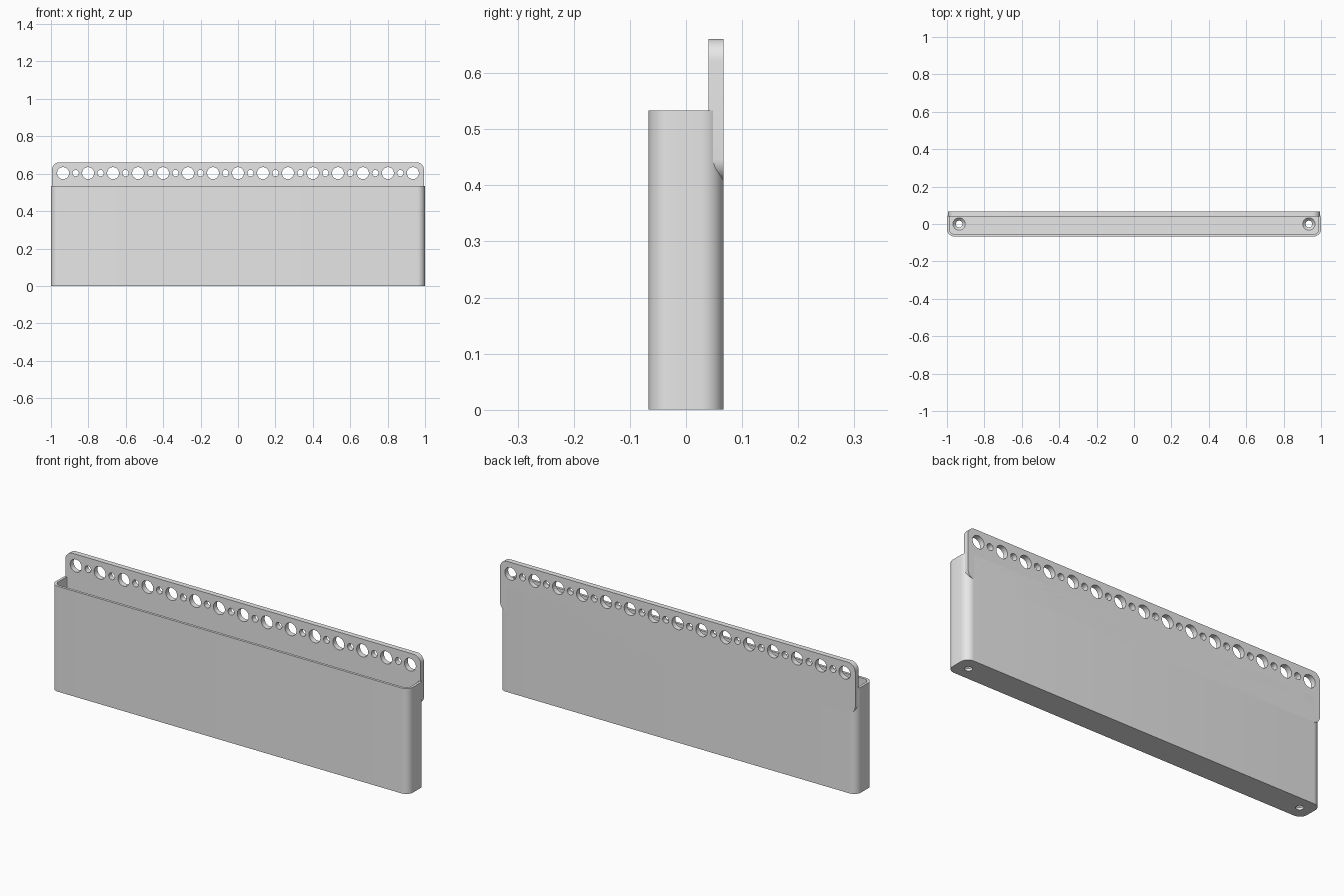
import bpy, bmesh, math
from mathutils import Matrix, Vector

cube = bpy.data.objects.get("Cube")
if cube:
    bpy.data.objects.remove(cube, do_unlink=True)

grey = bpy.data.materials.new("plain grey")
grey.use_nodes = True
grey.diffuse_color = (0.8, 0.8, 0.8, 1)
grey.node_tree.nodes["Principled BSDF"].inputs["Base Color"].default_value = (0.8, 0.8, 0.8, 1)

HALF_DEPTH = 0.067
BODY_TOP = 0.533
WALL = 0.013
FLOOR = 0.027
RADIUS = 0.04


def make_object(name, bm):
    bmesh.ops.recalc_face_normals(bm, faces=bm.faces)
    mesh = bpy.data.meshes.new(name)
    bm.to_mesh(mesh)
    bm.free()
    mesh.materials.append(grey)
    obj = bpy.data.objects.new(name, mesh)
    bpy.context.collection.objects.link(obj)
    return obj


def rounded_rect(half_w, half_h, radius, steps=10):
    """Outline points of a rounded rectangle centred on the origin."""
    points = []
    for quarter, (sx, sy) in enumerate([(1, 1), (-1, 1), (-1, -1), (1, -1)]):
        for i in range(steps + 1):
            a = (quarter + i / steps) * math.pi / 2
            points.append((sx * (half_w - radius) + radius * math.cos(a),
                           sy * (half_h - radius) + radius * math.sin(a)))
    return points


def loft(bm, rings):
    """Bridge successive rings of points and cap both ends."""
    loops = [[bm.verts.new(p) for p in ring] for ring in rings]
    for a, b in zip(loops, loops[1:]):
        for i in range(len(a)):
            j = (i + 1) % len(a)
            bm.faces.new((a[i], a[j], b[j], b[i]))
    bm.faces.new(loops[0])
    bm.faces.new(loops[-1])


def cut(obj, cutter):
    cutter.hide_render = True
    mod = obj.modifiers.new("holes", 'BOOLEAN')
    mod.operation = 'DIFFERENCE'
    mod.solver = 'EXACT'
    mod.object = cutter
    bpy.context.view_layer.objects.active = obj
    bpy.ops.object.modifier_apply(modifier=mod.name)
    bpy.data.objects.remove(cutter, do_unlink=True)


def smooth(obj):
    bpy.ops.object.select_all(action='DESELECT')
    obj.select_set(True)
    bpy.context.view_layer.objects.active = obj
    bpy.ops.object.shade_smooth_by_angle(angle=math.radians(30))


# Open-topped bin with rounded corners
outer = rounded_rect(1, HALF_DEPTH, RADIUS)
inner = rounded_rect(1 - WALL, HALF_DEPTH - WALL, RADIUS - WALL)
bm = bmesh.new()
loft(bm, [[(x, y, z) for x, y in outline] for outline, z in
          [(outer, 0), (outer, BODY_TOP), (inner, BODY_TOP), (inner, FLOOR)]])
bin_body = make_object("bin_body", bm)

# Countersunk screw holes through the floor
bm = bmesh.new()
profile = [(0.018, -0.02), (0.018, 0.012), (0.033, FLOOR), (0.033, 0.05)]
for side in (-1, 1):
    loft(bm, [[(side * 0.935 + r * math.cos(i * math.tau / 32),
                r * math.sin(i * math.tau / 32), z) for i in range(32)]
              for r, z in profile])
cut(bin_body, make_object("floor_hole_cutter", bm))
smooth(bin_body)

# Rounded mounting plate along the back
PLATE_LOW, PLATE_HIGH = 0.407, 0.661
middle = (PLATE_LOW + PLATE_HIGH) / 2
outline = rounded_rect(0.994, (PLATE_HIGH - PLATE_LOW) / 2, RADIUS)
bm = bmesh.new()
loft(bm, [[(x, y, middle + z) for x, z in outline] for y in (0.04, HALF_DEPTH)])
back_plate = make_object("back_plate", bm)

# Row of alternating large and small holes
bm = bmesh.new()
for i in range(29):
    radius = 0.017 if i % 2 else 0.032
    place = Matrix.Translation(Vector((-0.935 + i * 1.87 / 28, 0.053, 0.603)))
    bmesh.ops.create_cone(bm, cap_ends=True, segments=32, radius1=radius, radius2=radius,
                          depth=0.1, matrix=place @ Matrix.Rotation(math.pi / 2, 4, 'X'))
cut(back_plate, make_object("plate_hole_cutter", bm))
smooth(back_plate)
